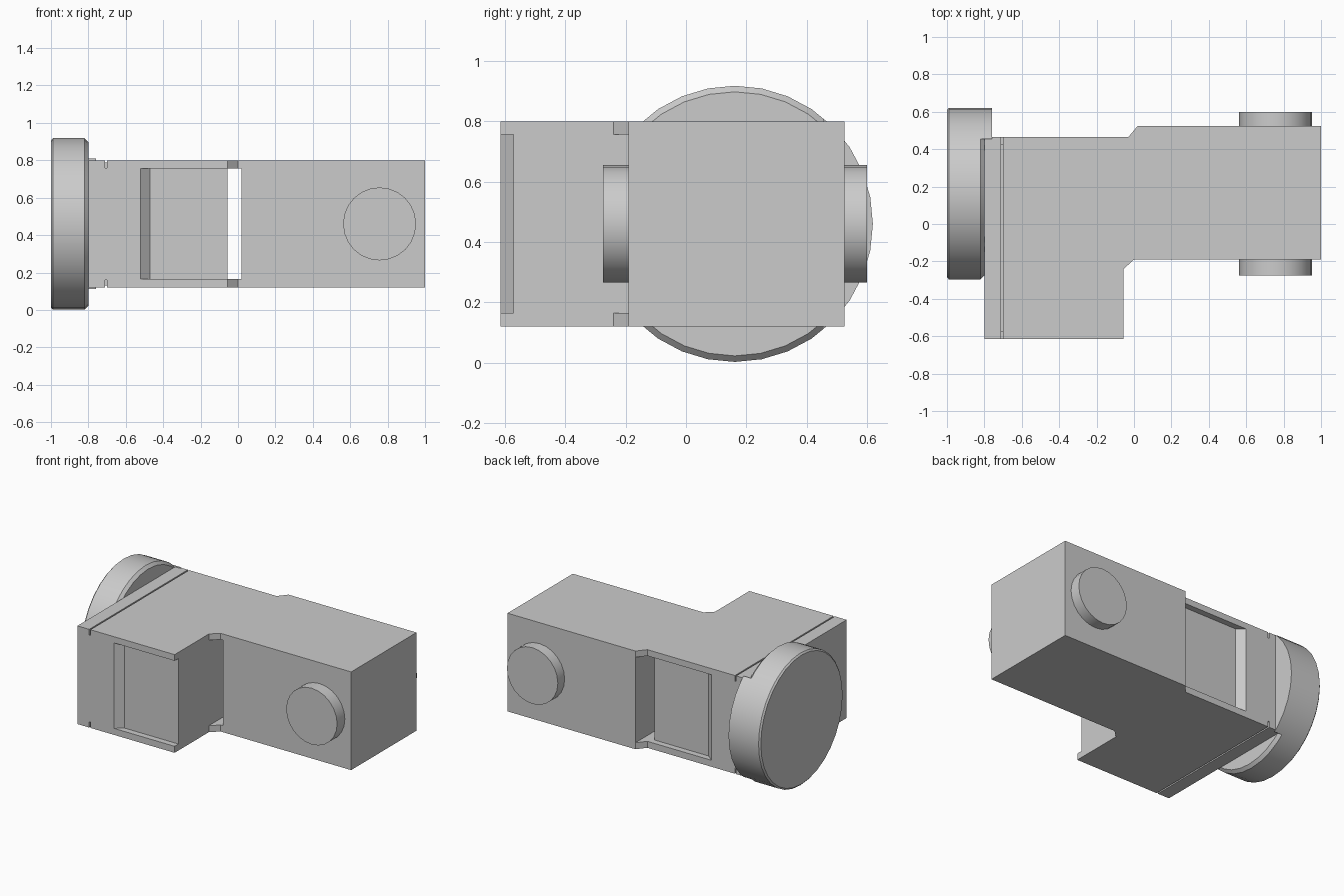
import bpy
import bmesh
import math
from mathutils import Matrix, Vector

cube = bpy.data.objects.get("Cube")
if cube:
    bpy.data.objects.remove(cube, do_unlink=True)

GREY = (0.6, 0.6, 0.6, 1)
grey = bpy.data.materials.new("plain_grey")
grey.use_nodes = True
grey.diffuse_color = GREY
grey.node_tree.nodes["Principled BSDF"].inputs["Base Color"].default_value = GREY

BOTTOM, TOP = 0.12, 0.80      # body height range
IN_LOW, IN_HIGH = 0.165, 0.757  # clear height between the flanges
MID = 0.46


def finish(bm, name, smooth=False):
    bmesh.ops.recalc_face_normals(bm, faces=bm.faces)
    mesh = bpy.data.meshes.new(name)
    bm.to_mesh(mesh)
    bm.free()
    mesh.materials.append(grey)
    obj = bpy.data.objects.new(name, mesh)
    bpy.context.collection.objects.link(obj)
    if smooth:
        bpy.ops.object.select_all(action="DESELECT")
        obj.select_set(True)
        bpy.context.view_layer.objects.active = obj
        bpy.ops.object.shade_smooth_by_angle(angle=math.radians(30))
    return obj


def prism(name, outline, low, high):
    """Extrude a plan outline between two heights."""
    bm = bmesh.new()
    face = bm.faces.new([bm.verts.new((x, y, low)) for x, y in outline])
    made = bmesh.ops.extrude_face_region(bm, geom=[face])["geom"]
    verts = [v for v in made if isinstance(v, bmesh.types.BMVert)]
    bmesh.ops.translate(bm, verts=verts, vec=(0, 0, high - low))
    return finish(bm, name)


def box(name, x0, x1, y0, y1, z0, z1):
    return prism(name, [(x0, y0), (x1, y0), (x1, y1), (x0, y1)], z0, z1)


def lathe(name, profile, centre, axis, sides=32, keep_y=None):
    """Turn (along, radius) points about the x or y axis through centre."""
    bm = bmesh.new()
    verts = [bm.verts.new((a, r, 0)) for a, r in profile]
    edges = [bm.edges.new(pair) for pair in zip(verts, verts[1:])]
    bmesh.ops.spin(bm, geom=verts + edges, cent=(0, 0, 0), axis=(1, 0, 0),
                   angle=math.tau, steps=sides)
    bmesh.ops.remove_doubles(bm, verts=bm.verts, dist=0.0001)
    if axis == "y":
        bm.transform(Matrix.Rotation(math.pi / 2, 4, "Z"))
    bm.transform(Matrix.Translation(Vector(centre)))
    if keep_y is not None:
        bmesh.ops.bisect_plane(bm, geom=bm.verts[:] + bm.edges[:] + bm.faces[:],
                               plane_co=(0, keep_y, 0), plane_no=(0, 1, 0),
                               clear_inner=True)
        bmesh.ops.holes_fill(bm, edges=[e for e in bm.edges if e.is_boundary])
    return finish(bm, name, smooth=True)


# Stepped body with angled corners where the two blocks join
body = prism("body", [
    (-0.80, -0.615), (-0.055, -0.615), (-0.055, -0.24), (0, -0.19),
    (1, -0.19), (1, 0.525), (0.02, 0.525), (-0.03, 0.465), (-0.80, 0.465),
], BOTTOM, TOP)

# Slot between the blocks, and a side recess with one sloped end front and back
cutters = [box("slot_cutter", -0.055, 0.02, -1, 1, IN_LOW, IN_HIGH)]
for name, side, face in (("front", -1, -0.615), ("back", 1, 0.465)):
    floor = face - side * 0.042
    out = face + side * 0.1
    cutters.append(prism(name + "_recess_cutter", [
        (-0.52, out), (-0.52, face), (-0.47, floor), (-0.045, floor), (-0.045, out),
    ], IN_LOW, IN_HIGH))

# Seam near the end: shallow groove above and below, deeper at the corners
for level, way in ((TOP, 1), (BOTTOM, -1)):
    for y0, y1, depth in ((-1, 1, 0.012), (-1, -0.575, 0.04), (0.425, 1, 0.04)):
        z0, z1 = sorted((level - way * depth, level + way * 0.1))
        cutters.append(box("seam_cutter", -0.71, -0.70, y0, y1, z0, z1))

for cutter in cutters:
    cutter.hide_render = True
    mod = body.modifiers.new("cut", "BOOLEAN")
    mod.operation = "DIFFERENCE"
    mod.solver = "EXACT"
    mod.object = cutter
graph = bpy.context.evaluated_depsgraph_get()
cut_mesh = bpy.data.meshes.new_from_object(body.evaluated_get(graph))
body.modifiers.clear()
body.data = cut_mesh
for cutter in cutters:
    bpy.data.objects.remove(cutter, do_unlink=True)

# Large end disc with softened rims
lathe("end_disc", [(-1, 0), (-1, 0.447), (-0.99, 0.458), (-0.82, 0.458),
                   (-0.80, 0.438), (-0.80, 0)], (0, 0.162, MID), "x")
# Partial lip of the disc, wrapping the back of the body
lathe("disc_lip", [(-0.84, 0), (-0.84, 0.458), (-0.76, 0.458), (-0.76, 0)],
      (0, 0.162, MID), "x", keep_y=0.455)

# Round bosses on the front and back of the long block
for name, y0, y1 in (("front_boss", -0.275, -0.17), ("back_boss", 0.50, 0.60)):
    lathe(name, [(y0, 0), (y0, 0.195), (y1, 0.195), (y1, 0)],
          (0.757, 0, MID), "y", sides=24)
